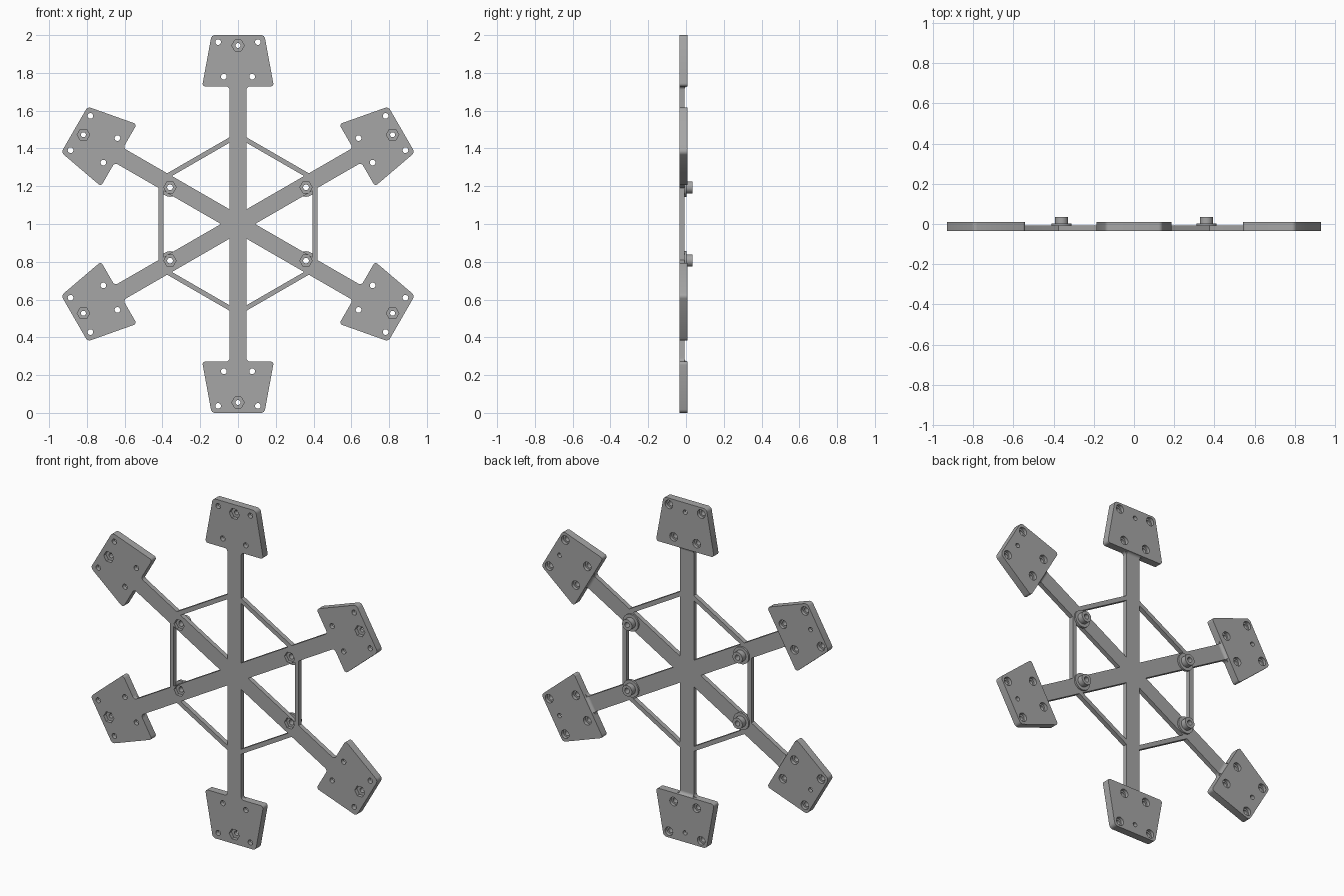
import bpy
import bmesh
from math import sin, cos, tan, pi, radians
from mathutils import Matrix

if "Cube" in bpy.data.objects:
    bpy.data.objects.remove(bpy.data.objects["Cube"])

FRONT, ARM_BACK, PAD_BACK, BOSS_BACK = -0.035, -0.008, 0.009, 0.035
HALF = 0.045          # half width of an arm
PAD_IN = 0.728        # where the pads begin
FILLET = 0.018
HOLE = 0.015

grey = bpy.data.materials.new("plain grey")
grey.use_nodes = True
grey.diffuse_color = (0.38, 0.38, 0.38, 1)
grey.node_tree.nodes["Principled BSDF"].inputs["Base Color"].default_value = grey.diffuse_color


def ring(x, z, radius, sides=24):
    return [(x + radius * cos(2 * pi * i / sides), z + radius * sin(2 * pi * i / sides))
            for i in range(sides)]


def turn(points, angle):
    """Turn (x, z) points clockwise as seen from the front."""
    c, s = cos(angle), sin(angle)
    return [(x * c + z * s, z * c - x * s) for x, z in points]


def prisms(name, parts, round_by=0):
    """One object from (outline, y0, y1) parts extruded along y."""
    bm = bmesh.new()
    for outline, y0, y1 in parts:
        a = [bm.verts.new((x, y0, z)) for x, z in outline]
        b = [bm.verts.new((x, y1, z)) for x, z in outline]
        bm.faces.new(a)
        bm.faces.new(b[::-1])
        n = len(a)
        for i in range(n):
            bm.faces.new((a[i], b[i], b[(i + 1) % n], a[(i + 1) % n]))
    bmesh.ops.recalc_face_normals(bm, faces=bm.faces)
    if round_by:
        edges = [e for e in bm.edges if abs(e.verts[0].co.y - e.verts[1].co.y) > 0.01]
        bmesh.ops.bevel(bm, geom=edges, offset=round_by, segments=4, profile=0.5, affect='EDGES')
    return add(name, bm)


def add(name, bm):
    mesh = bpy.data.meshes.new(name)
    bm.to_mesh(mesh)
    bm.free()
    mesh.materials.append(grey)
    obj = bpy.data.objects.new(name, mesh)
    bpy.context.collection.objects.link(obj)
    return obj


def cut(obj, *cutters):
    for cutter in cutters:
        mod = obj.modifiers.new("cut", 'BOOLEAN')
        mod.operation, mod.solver, mod.object = 'DIFFERENCE', 'EXACT', cutter
    deps = bpy.context.evaluated_depsgraph_get()
    mesh = bpy.data.meshes.new_from_object(obj.evaluated_get(deps))
    obj.modifiers.clear()
    obj.data = mesh
    mesh.materials.clear()
    mesh.materials.append(grey)
    for cutter in cutters:
        bpy.data.objects.remove(cutter)


parts = []
boss_spots = [(sx * 0.36, sz * 0.194) for sx in (-1, 1) for sz in (-1, 1)]

# Frame: six arms joined by a hexagon of struts
strut_out, strut_in = 0.42, 0.395
meet = strut_out / cos(pi / 6) - HALF * tan(pi / 6)
side = [(HALF, meet)]
for i in range(6):
    a = radians(18 * i)
    side.append((HALF + FILLET * (1 - cos(a)), PAD_IN - FILLET * (1 - sin(a))))
side.append((HALF + FILLET, PAD_IN + 0.007))
arm = [(-x, z) for x, z in side] + side[::-1]
outline = [p for k in range(6) for p in turn(arm, k * pi / 3)]
frame = prisms("arm_frame", [(outline, FRONT, ARM_BACK)])

tip = HALF / sin(pi / 6)
reach = (strut_in - tip) * tan(pi / 6)
window = [(0, tip), (reach, strut_in), (-reach, strut_in)]
windows = prisms("window_cutter", [(turn(window, (k + 0.5) * pi / 3), -0.1, 0.1) for k in range(6)])
bores = prisms("bore_cutter", [(ring(x, z, HOLE), -0.1, 0.1) for x, z in boss_spots])
nuts = prisms("nut_cutter", [(ring(x, z, 0.033, 6), -0.1, -0.016) for x, z in boss_spots])
cut(frame, windows, bores, nuts)
parts.append(frame)

# Stepped round bosses on the back of the frame
profile = [(HOLE, -0.013), (0.05, -0.013), (0.05, 0.002),
           (0.032, 0.002), (0.032, BOSS_BACK), (HOLE, BOSS_BACK)]
for x, z in boss_spots:
    bm = bmesh.new()
    loops = [[bm.verts.new((x + px, y, z + pz)) for px, pz in ring(0, 0, r, 32)] for r, y in profile]
    for a, b in zip(loops, loops[1:] + loops[:1]):
        for i in range(32):
            j = (i + 1) % 32
            bm.faces.new((a[i], a[j], b[j], b[i]))
    bmesh.ops.recalc_face_normals(bm, faces=bm.faces)
    name = ("upper" if z > 0 else "lower") + ("_left" if x > 0 else "_right") + "_boss"
    parts.append(add(name, bm))

# End pad: tapered plate with screw holes and a nut pocket
pad = prisms("end_pad_1", [([(-0.19, PAD_IN), (0.19, PAD_IN), (0.14, 1), (-0.14, 1)],
                            FRONT, PAD_BACK)], round_by=0.018)
screws = [(-0.105, 0.963), (0.105, 0.963), (-0.075, 0.78), (0.075, 0.78)]
nut = (0, 0.945)
through = prisms("hole_cutter", [(ring(x, z, HOLE), -0.1, 0.1) for x, z in screws]
                 + [(ring(*nut, 0.013), -0.1, 0.1)])
pockets = prisms("pocket_cutter", [(ring(x, z, 0.025), -0.01, 0.1) for x, z in screws]
                 + [(ring(*nut, 0.033, 6), -0.1, -0.014)])
cut(pad, through, pockets)

# Curved web between the arm's back and the pad
R = PAD_BACK - ARM_BACK
curve = [(PAD_BACK - R * cos(radians(15 * i)), PAD_IN - R + R * sin(radians(15 * i)))
         for i in range(7)]
web_side = [(-0.012, PAD_IN - R)] + curve + [(PAD_BACK - 0.001, PAD_IN + 0.006),
                                             (-0.012, PAD_IN + 0.006)]
web = prisms("pad_web_1", [(web_side, -HALF, HALF)])
web.data.transform(Matrix.Rotation(pi / 2, 4, 'Z'))

# Repeat pad and web around the six arms
for source in (pad, web):
    parts.append(source)
    for k in range(1, 6):
        copy = source.copy()
        copy.name = source.name[:-1] + str(k + 1)
        copy.rotation_euler.y = k * pi / 3
        bpy.context.collection.objects.link(copy)
        parts.append(copy)

bpy.ops.object.select_all(action='DESELECT')
for obj in parts:
    obj.location.z = 1
    obj.select_set(True)
bpy.context.view_layer.objects.active = frame
bpy.ops.object.shade_smooth_by_angle(angle=radians(30))
